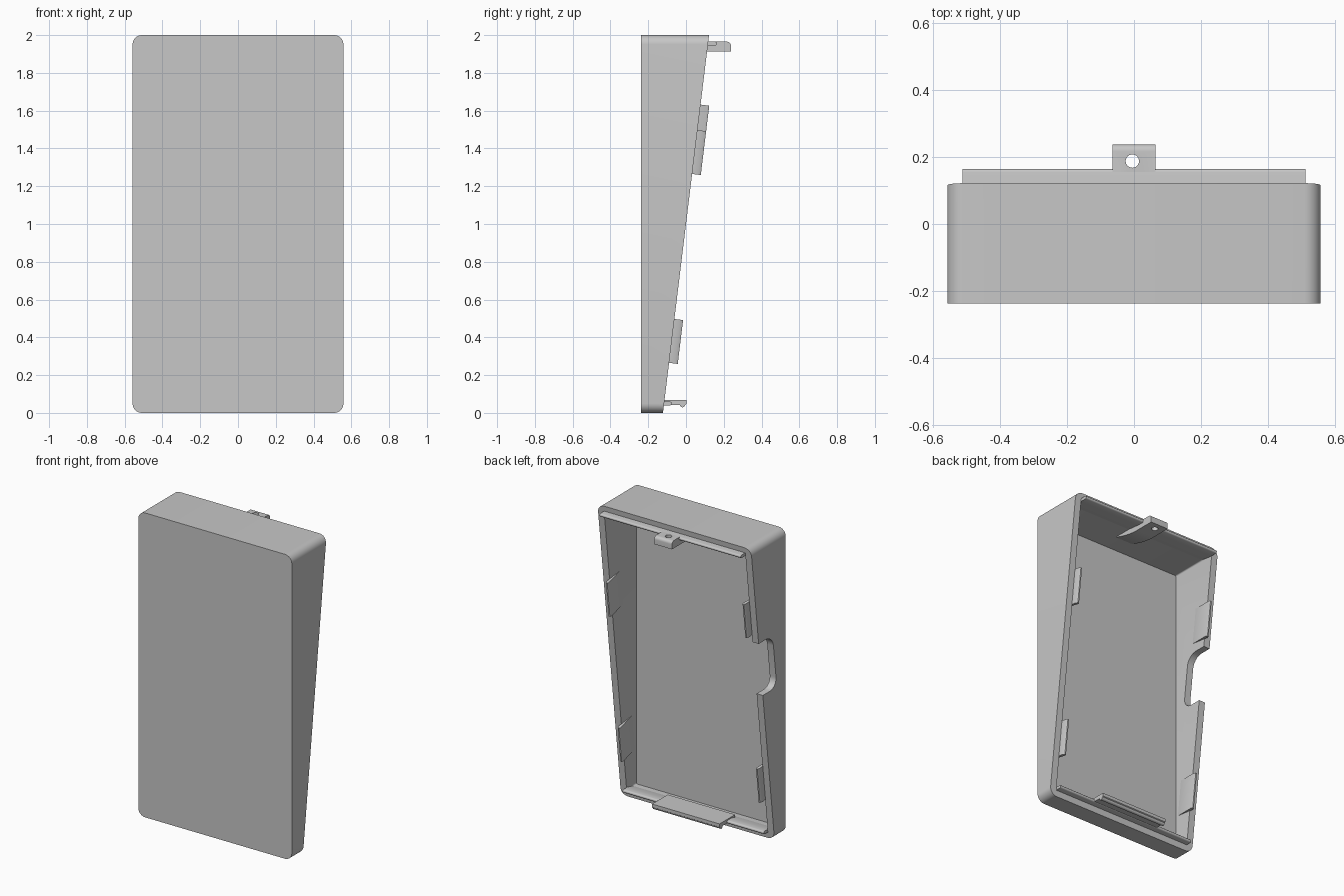
import bpy
import bmesh
from math import sin, cos, pi

cube = bpy.data.objects.get("Cube")
if cube:
    bpy.data.objects.remove(cube, do_unlink=True)

FRONT, FLOOR = -0.238, -0.218
HALF, WALL = 0.558, 0.045
SLOPE = 0.122
GREY = (0.57, 0.57, 0.57, 1)

grey = bpy.data.materials.new("plain_grey")
grey.use_nodes = True
grey.diffuse_color = GREY
grey.node_tree.nodes["Principled BSDF"].inputs["Base Color"].default_value = GREY


def rim(z):
    """Depth of the sloping back rim at a height."""
    return SLOPE * (z - 1)


def arc(cx, cy, r, a0, a1, steps=6):
    """Points on an arc, angles in quarter turns."""
    angles = [(a0 + (a1 - a0) * i / steps) * pi / 2 for i in range(steps + 1)]
    return [(cx + r * cos(a), cy + r * sin(a)) for a in angles]


def rounded_rect(x0, x1, z0, z1, r, steps=8):
    pts = []
    corners = [(x1 - r, z1 - r), (x0 + r, z1 - r), (x0 + r, z0 + r), (x1 - r, z0 + r)]
    for k, (cx, cz) in enumerate(corners):
        pts += arc(cx, cz, r, k, k + 1, steps)
    return pts


def prism(name, outline, start, end):
    """Solid between two placements of one 2D outline."""
    bm = bmesh.new()
    a = [bm.verts.new(start(*p)) for p in outline]
    b = [bm.verts.new(end(*p)) for p in outline]
    n = len(outline)
    bm.faces.new(a)
    bm.faces.new(b)
    for i in range(n):
        j = (i + 1) % n
        bm.faces.new((a[i], a[j], b[j], b[i]))
    bmesh.ops.recalc_face_normals(bm, faces=bm.faces)
    mesh = bpy.data.meshes.new(name)
    bm.to_mesh(mesh)
    bm.free()
    mesh.materials.append(grey)
    ob = bpy.data.objects.new(name, mesh)
    bpy.context.collection.objects.link(ob)
    return ob


def along_x(name, outline, x0, x1):
    return prism(name, outline, lambda y, z: (x0, y, z), lambda y, z: (x1, y, z))


def activate(ob):
    bpy.ops.object.select_all(action='DESELECT')
    ob.select_set(True)
    bpy.context.view_layer.objects.active = ob


def cut(ob, cutter):
    mod = ob.modifiers.new("cut", 'BOOLEAN')
    mod.operation = 'DIFFERENCE'
    mod.solver = 'EXACT'
    mod.object = cutter
    activate(ob)
    bpy.ops.object.modifier_apply(modifier=mod.name)
    bpy.data.objects.remove(cutter, do_unlink=True)


# Wedge-shaped shell, hollow and open at the back
shell = prism("shell", rounded_rect(-HALF, HALF, 0, 2, 0.05),
              lambda x, z: (x, FRONT, z), lambda x, z: (x, rim(z), z))
inner = HALF - WALL
cut(shell, prism("cavity_cutter", rounded_rect(-inner, inner, WALL, 2 - WALL, 0.008, 3),
                 lambda x, z: (x, FLOOR, z), lambda x, z: (x, 0.4, z)))

# Rounded notch in the right wall, its bed parallel to the rim
notch = [(y + rim(z), z) for y, z in rounded_rect(-0.145, 0.4, 0.995, 1.35, 0.07)]
cut(shell, along_x("notch_cutter", notch, -0.7, -0.45))

# Wedge-shaped snap tabs on the side walls, following the rim slope
section = [(-0.01, -0.11), (0, -0.11), (0.02, 0.036), (0.015, 0.046), (0.006, 0.046), (-0.002, 0.03), (-0.002, 0)]
tabs = []
for side, label, upper in ((1, "left", 1.265), (-1, "right", 1.4)):
    for level, z0 in (("upper", upper), ("lower", 0.265)):
        def place(z):
            return lambda u, d: (side * (inner - u), rim(z) + d, z - SLOPE * d)
        tabs.append(prism(f"{label}_{level}_tab", section, place(z0), place(z0 + 0.232)))

# Top lip with a rounded edge, blending into the wall
top_lip = along_x("top_lip", [(0.01, 1.957), (0.12, 1.945)] + arc(0.155, 1.955, 0.01, -1, 1) + [(0.01, 1.965)],
                  -inner, inner)

# Screw latch with a curved underside and a rounded tip
under = [(-0.1 + 0.2 * t / 8, 1.914 + 0.043 * (1 - t / 8) ** 1.7) for t in range(9)]
tip = arc(0.218, 1.945, 0.02, 0, 1)
latch = along_x("screw_latch", under + [(0.238, 1.914)] + tip + [(-0.1, 1.965)], -0.065, 0.065)
circle = arc(-0.005, 0.188, 0.02, 0, 4, 24)[:-1]
cut(latch, prism("hole_cutter", circle, lambda x, y: (x, y, 1.8), lambda x, y: (x, y, 2.1)))

# Bottom lip and hooked tongue
bottom_lip = along_x("bottom_lip", [(-0.18, 0.04)] + arc(-0.085, 0.05, 0.01, -1, 1) + [(-0.12, 0.06), (-0.18, 0.046)],
                     -inner, inner)
tongue = along_x("bottom_tongue", [(-0.16, 0.043), (-0.035, 0.043)] + arc(-0.018, 0.043, 0.014, -2, 0)
                 + [(0.002, 0.047), (0.002, 0.068), (-0.16, 0.068)], -0.245, 0.245)

# Smooth the curved surfaces, keep edges sharp
for ob in [shell, latch, top_lip, bottom_lip, tongue] + tabs:
    activate(ob)
    bpy.ops.object.shade_smooth_by_angle(angle=0.6)
